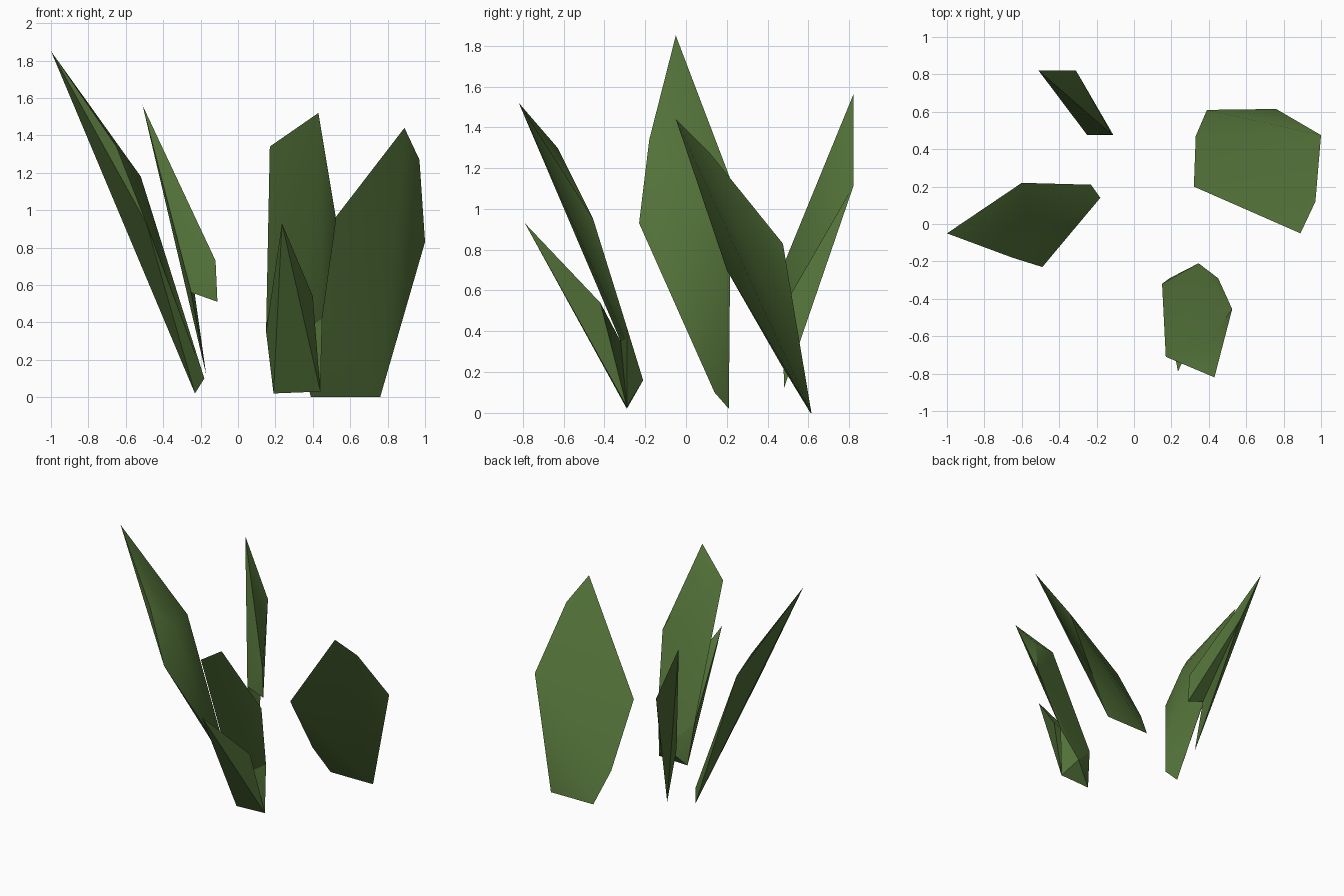
import bpy, bmesh, math

if "Cube" in bpy.data.objects:
    bpy.data.objects.remove(bpy.data.objects["Cube"])

green = bpy.data.materials.new("leaf_green")
green.diffuse_color = (0.085, 0.165, 0.04, 1)
green.use_nodes = True
green.node_tree.nodes["Principled BSDF"].inputs["Base Color"].default_value = green.diffuse_color


def blade(name, *shells):
    """Faceted leaf: each shell is the hull of its outline and ridge points."""
    mesh = bpy.data.meshes.new(name)
    out = bmesh.new()
    for pts in shells:
        bm = bmesh.new()
        for p in pts:
            bm.verts.new(p)
        bmesh.ops.convex_hull(bm, input=bm.verts[:])
        loose = [v for v in bm.verts if not v.link_faces]
        bmesh.ops.delete(bm, geom=loose, context='VERTS')
        bmesh.ops.recalc_face_normals(bm, faces=bm.faces[:])
        tmp = bpy.data.meshes.new("tmp")
        bm.to_mesh(tmp)
        bm.free()
        out.from_mesh(tmp)
        bpy.data.meshes.remove(tmp)
    out.to_mesh(mesh)
    out.free()
    mesh.materials.append(green)
    ob = bpy.data.objects.new(name, mesh)
    bpy.context.collection.objects.link(ob)
    bpy.ops.object.select_all(action='DESELECT')
    ob.select_set(True)
    bpy.context.view_layer.objects.active = ob
    bpy.ops.object.shade_smooth_by_angle(angle=math.radians(40))
    return ob


# Tall leaf leaning left: outline, then upper ridge and underside keel
blade("left_leaf", [
    (-1.0, -.05, 1.85), (-.65, -.18, 1.34), (-.49, -.23, .93), (-.18, .14, .10),
    (-.23, .21, .02), (-.6, .22, 1.14),
    (-.52, -.08, 1.18), (-.46, .02, .70)])

# Rear leaf: folded upper blade and narrow stem spike sharing its tip and edge
tip, edge, fold = (-.51, .82, 1.56), (-.31, .82, 1.11), (-.25, .475, .56)
blade("rear_leaf",
      [tip, edge, fold, (-.11, .475, .51), (-.12, .48, .73)],
      [tip, edge, fold, (-.17, .48, .12)])

# Broad thin leaf on the right
blade("right_leaf", [
    (.89, -.05, 1.44), (.97, .12, 1.27), (1.0, .475, .83), (.76, .615, .0),
    (.39, .61, .0), (.33, .47, .23), (.32, .20, .70)])

# Front leaf with blunt slanted tip: upper blade and short foot
left, right, heel = (.15, -.32, .35), (.45, -.29, .42), (.345, -.21, .16)
foot = [(.19, -.29, .02), (.44, -.29, .03)]
blade("front_leaf",
      [(.17, -.71, 1.34), (.43, -.82, 1.52), (.525, -.455, .95),
       (.40, -.63, 1.30), left, right, heel],
      [left, right, heel] + foot)

# Small pointed leaf growing from the front leaf's base
blade("front_small_leaf", [(.235, -.79, .93), left, (.40, -.42, .54)] + foot)
